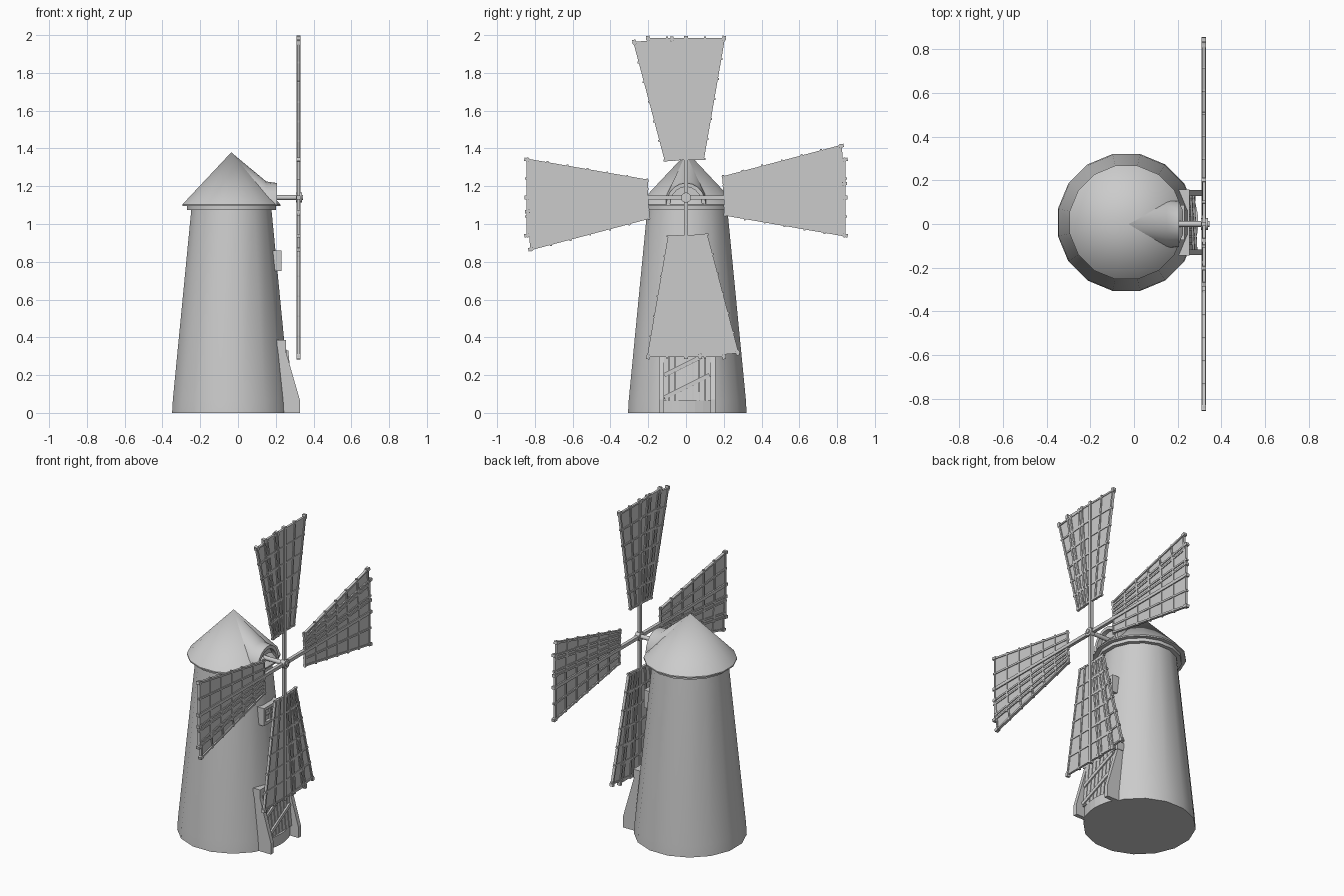
import bpy, bmesh, math
from mathutils import Vector, Matrix

if "Cube" in bpy.data.objects:
    bpy.data.objects.remove(bpy.data.objects["Cube"])

CX, CY = -0.035, 0.007        # tower axis
HUB = Vector((0.32, 0, 1.14))  # sail centre


def finish(name, bm, smooth=False):
    bmesh.ops.recalc_face_normals(bm, faces=bm.faces)
    me = bpy.data.meshes.new(name)
    bm.to_mesh(me)
    bm.free()
    ob = bpy.data.objects.new(name, me)
    bpy.context.collection.objects.link(ob)
    if smooth:
        bpy.ops.object.select_all(action='DESELECT')
        ob.select_set(True)
        bpy.context.view_layer.objects.active = ob
        bpy.ops.object.shade_smooth_by_angle(angle=math.radians(32))
    return ob


def box(bm, lo, hi):
    lo, hi = Vector(lo), Vector(hi)
    m = Matrix.Translation((lo + hi) / 2) @ Matrix.Diagonal((*(hi - lo), 1))
    bmesh.ops.create_cube(bm, size=1, matrix=m)


def bar(bm, p, q, w, d):
    """Box beam from p to q, w wide across and d deep towards x."""
    p, q = Vector(p), Vector(q)
    z = (q - p).normalized()
    y = z.cross(Vector((1, 0, 0))).normalized()
    x = y.cross(z)
    r = Matrix((x, y, z)).transposed().to_4x4()
    bmesh.ops.create_cube(bm, size=1, matrix=Matrix.Translation((p + q) / 2) @ r
                          @ Matrix.Diagonal((d, w, (q - p).length, 1)))


def prism(bm, pts, axis_vec):
    """Extrude a planar outline along a vector."""
    f = bm.faces.new([bm.verts.new(p) for p in pts])
    g = bmesh.ops.extrude_face_region(bm, geom=[f], use_keep_orig=True)
    bmesh.ops.translate(bm, vec=axis_vec,
                        verts=[v for v in g['geom'] if isinstance(v, bmesh.types.BMVert)])


def lathe(name, profile, n=16):
    """Closed turned shape about the tower axis."""
    bm = bmesh.new()
    rings = []
    for r, z in profile:
        if r == 0:
            rings.append([bm.verts.new((CX, CY, z))] * n)
        else:
            rings.append([bm.verts.new((CX + r * math.cos((i + .5) * math.tau / n),
                                        CY + r * math.sin((i + .5) * math.tau / n), z))
                          for i in range(n)])
    for a, b in zip(rings, rings[1:]):
        for i in range(n):
            j = (i + 1) % n
            bm.faces.new(list(dict.fromkeys((a[i], a[j], b[j], b[i]))))
    return finish(name, bm, True)


# tower, collar and roof
lathe("tower", [(0, 0), (.32, 0), (.316, .07), (.215, 1.09), (0, 1.09)])
lathe("roof_collar", [(0, 1.075), (.24, 1.075), (.24, 1.1), (0, 1.1)])
lathe("roof", [(0, 1.095), (.265, 1.095), (.265, 1.103), (0, 1.38)])


def arch(x, w, base, h, n=10):
    return [(x, w * math.cos(math.pi * i / n), base + h * math.sin(math.pi * i / n))
            for i in range(n + 1)]


# dormer hood pulled forward out of the roof around the shaft
bm = bmesh.new()
tip = bm.verts.new((CX + .01, 0, 1.37))
a = [bm.verts.new(p) for p in arch(.15, .115, 1.1, .125)]
b = [bm.verts.new(p) for p in arch(.207, .105, 1.1, .117)]
c = [bm.verts.new(p) for p in arch(.207, .085, 1.1, .097)]
d = [bm.verts.new(p) for p in arch(.18, .085, 1.1, .097)]
for i in range(len(a) - 1):
    bm.faces.new((tip, a[i], a[i + 1]))
    for s, t in ((a, b), (b, c), (c, d)):
        bm.faces.new((s[i], t[i], t[i + 1], s[i + 1]))
bm.faces.new(d)
finish("roof_dormer", bm, True)

# shaft and hub
bm = bmesh.new()
for x0, x1, r in ((.1, .345, .013), (.308, .338, .027)):
    bmesh.ops.create_cone(bm, cap_ends=True, segments=12, radius1=r, radius2=r, depth=x1 - x0,
                          matrix=Matrix.Translation(((x0 + x1) / 2, 0, 1.14))
                          @ Matrix.Rotation(math.pi / 2, 4, 'Y'))
finish("shaft_and_hub", bm, True)

# sails: straight lattice plus a half lattice turned five degrees, each with cloth
IN, OUT, WI, WO = .205, .84, .09, .2


def lattice(bm, turn, u0, u1):
    def pt(u, v, x=0):  # u is -1..1 across the taper, v is 0..1 outwards
        r = IN + (OUT - IN) * v
        y = u * (WI + (WO - WI) * v)
        return Matrix.Rotation(turn, 3, 'X') @ Vector((x, y, r))
    off = -.001 if turn else .001
    prism(bm, [pt(u0, 0, off - .002), pt(u1, 0, off - .002),
               pt(u1, 1, off - .002), pt(u0, 1, off - .002)], (.004, 0, 0))
    for u in (-1, -.5, 0, .5, 1):
        if u0 <= u <= u1:
            bar(bm, pt(u, -.01), pt(u, 1.02), .011, .016)
    for k in range(7):
        e = .012 / (WI + (WO - WI) * k / 6)
        bar(bm, pt(u0 - e, k / 6), pt(u1 + e, k / 6), .010, .014)
    for u in {u0, 0, u1}:  # end pegs
        bar(bm, pt(u, .985), pt(u, 1.025), .018, .022)


for k, side in enumerate(("top", "left", "bottom", "right")):
    bm = bmesh.new()
    lattice(bm, 0, -1, 1)
    lattice(bm, math.radians(5), -1, 0)
    bar(bm, (0, 0, 0), (0, 0, .855), .02, .02)
    bmesh.ops.transform(bm, verts=bm.verts, matrix=Matrix.Translation(HUB)
                        @ Matrix.Rotation(k * math.pi / 2, 4, 'X'))
    finish("sail_" + side, bm)

# door: sloping side walls, lintel and step
bm = bmesh.new()
for y in (-.142, .129):
    prism(bm, [(.2, y, 0), (.327, y, 0), (.327, y, .07), (.252, y, .33), (.252, y, .36),
               (.2, y, .36)], (0, .026, 0))
finish("door_side_walls", bm)
bm = bmesh.new()
box(bm, (.2, -.145, .335), (.254, .158, .385))
finish("door_lintel", bm)
bm = bmesh.new()
n = 6
prism(bm, [(.2, -.12, 0)] + [(.27 + .025 * math.sin(math.pi * i / n), CY - .125 + .25 * i / n, 0)
                             for i in range(n + 1)] + [(.2, .134, 0)], (0, 0, .065))
finish("door_step", bm)

# door planks and braces follow the wall slope
bm = bmesh.new()


def wall_x(z):
    return .282 - .1 * z


for i in range(8):
    y = -.105 + i * .0318
    bar(bm, (wall_x(.065), y, .065), (wall_x(.34), y, .34), .027, .014)
for y0, z0, y1, z1 in ((-.115, .08, .125, .2), (-.115, .2, .125, .32)):
    bar(bm, (wall_x(z0) + .01, y0, z0), (wall_x(z1) + .01, y1, z1), .022, .012)
finish("door", bm)

# window frame with glazing bars
bm = bmesh.new()
for y in (-.073, .067):
    box(bm, (.17, y, .75), (.231, y + .02, .86))
for z in (.75, .842):
    box(bm, (.17, -.073, z), (.231, .087, z + .018))
box(bm, (.2, .002, .76), (.224, .012, .85))
box(bm, (.2, -.06, .8), (.224, .075, .81))
finish("window_frame", bm)
bm = bmesh.new()
box(bm, (.17, -.06, .76), (.214, .075, .85))
finish("window_pane", bm)
